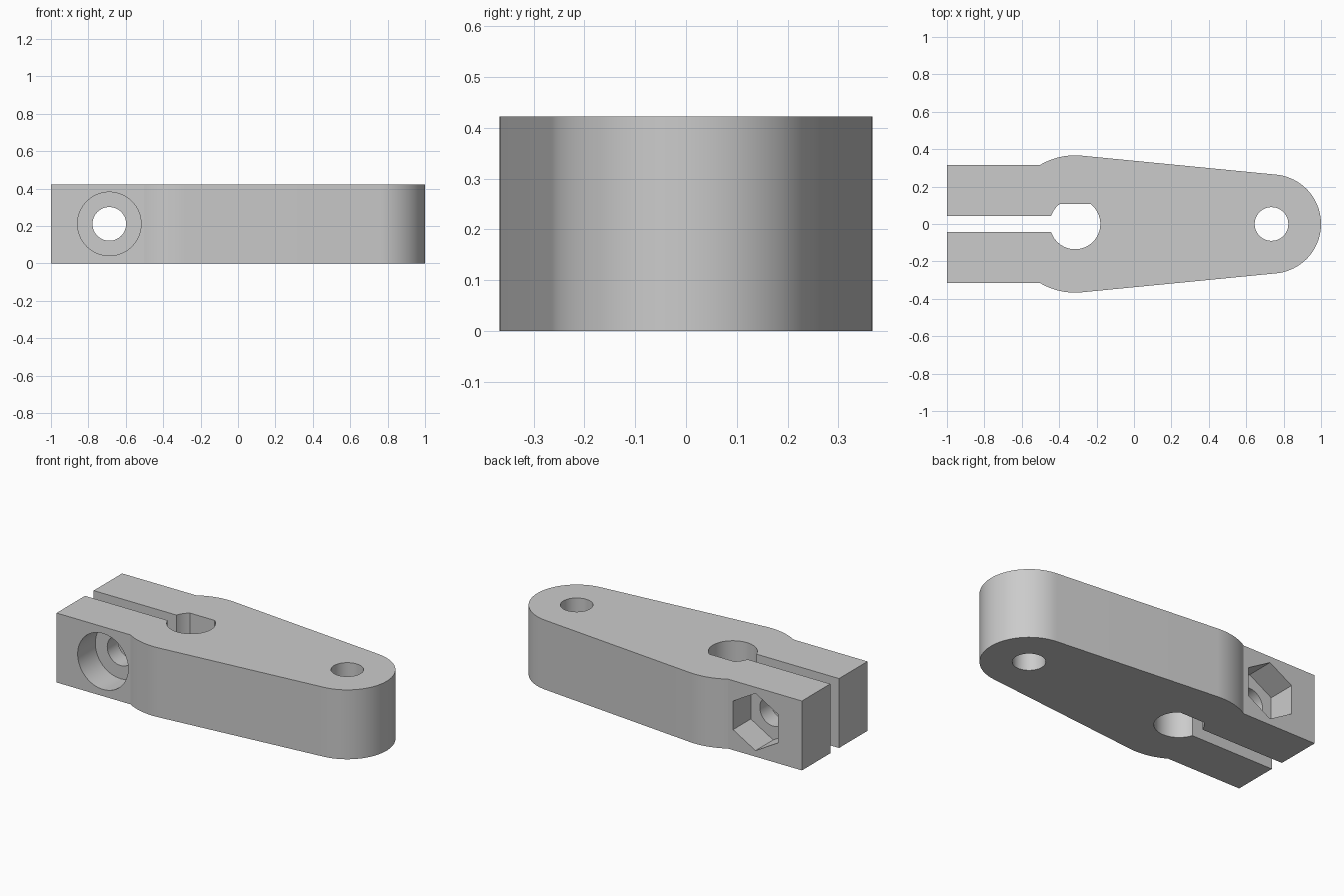
import bpy
from math import sin, cos, asin, pi

HEIGHT = 0.422
HUB_X, HUB_R = -0.315, 0.367       # clamp hub
END_X, END_R = 0.735, 0.265        # rounded pivot end
BORE_R, FLAT_Y = 0.135, 0.106      # D-shaped bore
JAW_Y, SLOT_Y = 0.315, 0.042       # clamp jaws and the gap between them
BOLT_X, BOLT_Z = -0.688, HEIGHT / 2
POCKET_DEPTH = 0.17

cube = bpy.data.objects.get("Cube")
if cube:
    bpy.data.objects.remove(cube, do_unlink=True)

grey = bpy.data.materials.new("plain grey")
grey.use_nodes = True
grey.diffuse_color = (0.6, 0.6, 0.6, 1)
grey.node_tree.nodes["Principled BSDF"].inputs["Base Color"].default_value = (0.6, 0.6, 0.6, 1)


def arc(cx, cy, radius, start, end, steps):
    angles = [start + (end - start) * i / steps for i in range(steps + 1)]
    return [(cx + radius * cos(a), cy + radius * sin(a)) for a in angles]


def ring(cx, cy, radius, sides, start=0):
    return arc(cx, cy, radius, start, start + 2 * pi, sides)[:-1]


def prism(name, outline, low, high, place):
    """Extrude an outline; place(u, v, w) maps it into space."""
    n = len(outline)
    verts = [place(u, v, w) for w in (low, high) for u, v in outline]
    faces = [list(range(n))[::-1], list(range(n, 2 * n))]
    faces += [[i, (i + 1) % n, n + (i + 1) % n, n + i] for i in range(n)]
    mesh = bpy.data.meshes.new(name)
    mesh.from_pydata(verts, [], faces)
    mesh.materials.append(grey)
    obj = bpy.data.objects.new(name, mesh)
    bpy.context.collection.objects.link(obj)
    return obj


def upright(u, v, w):
    return (u, v, w)


def crosswise(u, v, w):
    return (u, -w, v)


# Arm outline: jaws, hub, tapered sides, round end, slot and D-shaped bore
taper = pi / 2 - asin((HUB_R - END_R) / (END_X - HUB_X))
jaw = pi - asin(JAW_Y / HUB_R)
slot = pi - asin(SLOT_Y / BORE_R)
flat = asin(FLAT_Y / BORE_R)
outline = [(-1, -JAW_Y)]
outline += arc(HUB_X, 0, HUB_R, -jaw, -taper, 12)
outline += arc(END_X, 0, END_R, -taper, taper, 48)
outline += arc(HUB_X, 0, HUB_R, taper, jaw, 12)
outline += [(-1, JAW_Y), (-1, SLOT_Y)]
outline += arc(HUB_X, 0, BORE_R, slot, pi - flat, 6)
outline += arc(HUB_X, 0, BORE_R, flat, -slot, 40)
outline += [(-1, -SLOT_Y)]
arm = prism("clamp_arm", outline, 0, HEIGHT, upright)

# Pivot hole, bolt hole, round bolt-head recess in front, hexagonal nut recess behind
floor = JAW_Y - POCKET_DEPTH
cutters = [
    prism("pivot_hole", ring(END_X, 0, 0.09, 48), -0.1, HEIGHT + 0.1, upright),
    prism("bolt_hole", ring(BOLT_X, BOLT_Z, 0.09, 48), -0.5, 0.5, crosswise),
    prism("bolt_head_recess", ring(BOLT_X, BOLT_Z, 0.17, 64), floor, 0.5, crosswise),
    prism("nut_recess", ring(BOLT_X, BOLT_Z, 0.174, 6, pi / 2), -0.5, -floor, crosswise),
]
bpy.ops.object.select_all(action="DESELECT")
bpy.context.view_layer.objects.active = arm
arm.select_set(True)
for cutter in cutters:
    cutter.hide_render = True
    cut = arm.modifiers.new(cutter.name, "BOOLEAN")
    cut.operation = "DIFFERENCE"
    cut.solver = "EXACT"
    cut.object = cutter
    bpy.ops.object.modifier_apply(modifier=cut.name)
    bpy.data.objects.remove(cutter, do_unlink=True)

bpy.ops.object.shade_smooth_by_angle(angle=pi / 9)
